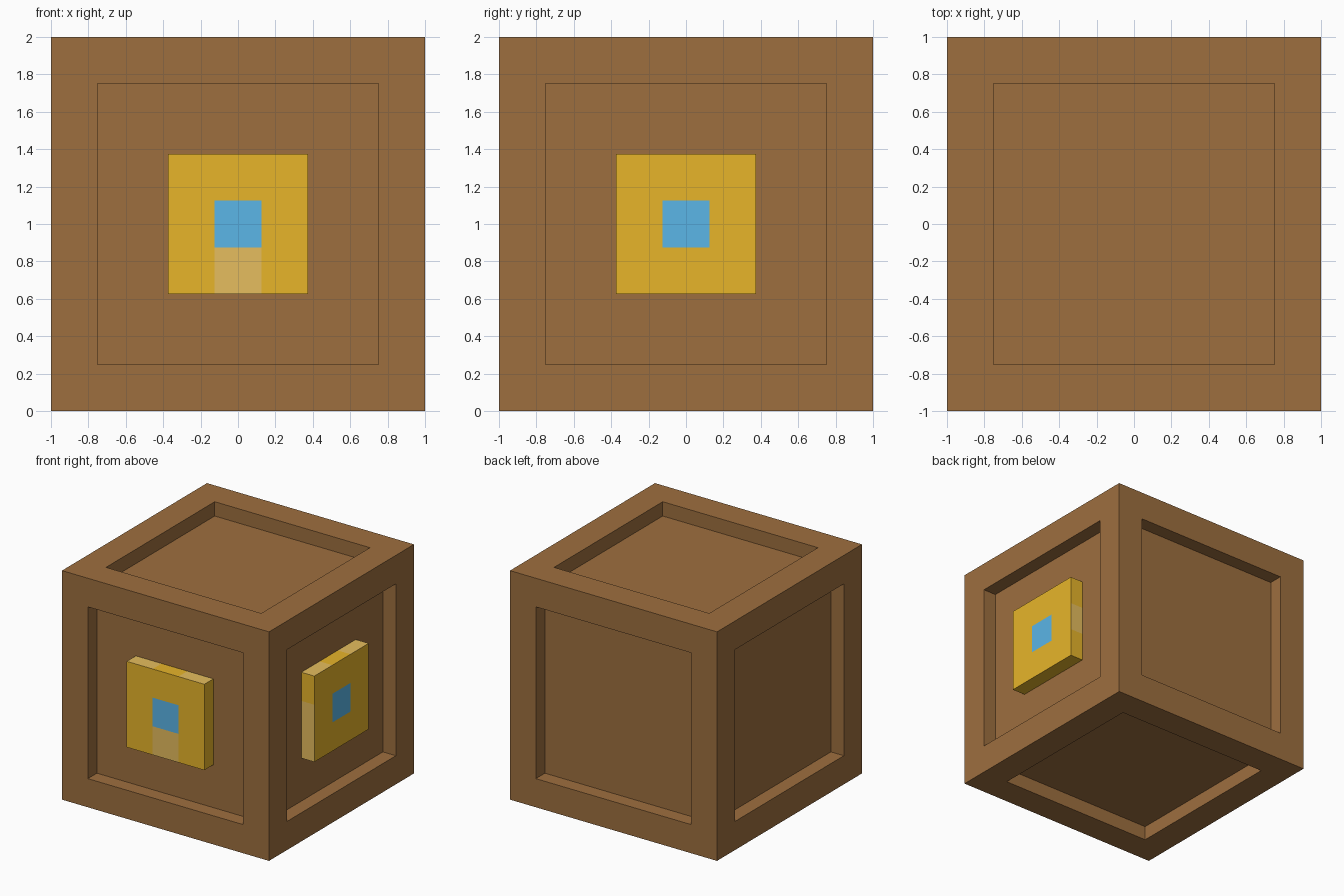
import bpy, bmesh, math
from mathutils import Matrix, Vector

if "Cube" in bpy.data.objects:
    bpy.data.objects.remove(bpy.data.objects["Cube"], do_unlink=True)


def linear(c):
    c /= 255
    return c / 12.92 if c <= 0.04045 else ((c + 0.055) / 1.055) ** 2.4


def material(name, *rgb):
    mat = bpy.data.materials.new(name)
    mat.use_nodes = True
    color = (*[linear(c) for c in rgb], 1)
    mat.diffuse_color = color
    bsdf = next(n for n in mat.node_tree.nodes if n.type == "BSDF_PRINCIPLED")
    bsdf.inputs["Base Color"].default_value = color
    return mat


WOOD = material("brown wood", 158, 111, 63)
GOLD = material("gold", 231, 181, 42)
TAN = material("pale tan", 230, 189, 94)
BLUE = material("sky blue", 92, 184, 234)


def add_object(name, bm, mats):
    mesh = bpy.data.meshes.new(name)
    bm.to_mesh(mesh)
    bm.free()
    for mat in mats:
        mesh.materials.append(mat)
    obj = bpy.data.objects.new(name, mesh)
    bpy.context.collection.objects.link(obj)
    return obj


# Crate: a cube with a square recess in every side
bm = bmesh.new()
bmesh.ops.create_cube(bm, size=2, matrix=Matrix.Translation((0, 0, 1)))
panels = bm.faces[:]
bmesh.ops.inset_individual(bm, faces=panels, thickness=0.25, use_even_offset=True)
bmesh.ops.inset_individual(bm, faces=panels, thickness=0, depth=-0.125)
add_object("crate", bm, [WOOD])


def side_of(face):
    """Name the plate side a face lies on, as seen facing the plate."""
    n = face.normal
    if abs(n.y) > 0.5:
        return "face" if n.y < 0 else "back"
    if abs(n.z) > 0.5:
        return "top" if n.z > 0 else "bottom"
    return "right" if n.x > 0 else "left"


def plate(name, angle, tan_cells):
    """Square plate cut in thirds; cells are (side, column, row) from -1 to 1."""
    bm = bmesh.new()
    place = Matrix.Translation((0, -0.9375, 0)) @ Matrix.Diagonal((0.75, 0.125, 0.75, 1))
    bmesh.ops.create_cube(bm, size=1, matrix=place)
    for axis in (Vector((1, 0, 0)), Vector((0, 0, 1))):
        for d in (-0.125, 0.125):
            bmesh.ops.bisect_plane(bm, geom=bm.verts[:] + bm.edges[:] + bm.faces[:],
                                   plane_co=axis * d, plane_no=axis)
    bm.normal_update()
    for f in bm.faces:
        c = f.calc_center_median()
        col, row = [max(-1, min(1, round(v / 0.25))) for v in (c.x, c.z)]
        cell = (side_of(f), col, row)
        f.material_index = 2 if cell == ("face", 0, 0) else int(cell in tan_cells)
    bmesh.ops.transform(bm, verts=bm.verts[:], matrix=Matrix.Translation((0, 0, 1))
                        @ Matrix.Rotation(angle, 4, "Z"))
    add_object(name, bm, [GOLD, TAN, BLUE])


# Gold plates on the front and the +x side
top_ends = {("top", -1, 1), ("top", 1, 1)}
plate("front_plate", 0, top_ends | {("face", 0, -1)})
plate("side_plate", math.pi / 2,
      top_ends | {("left", -1, -1), ("left", -1, 0), ("right", 1, 0)})
